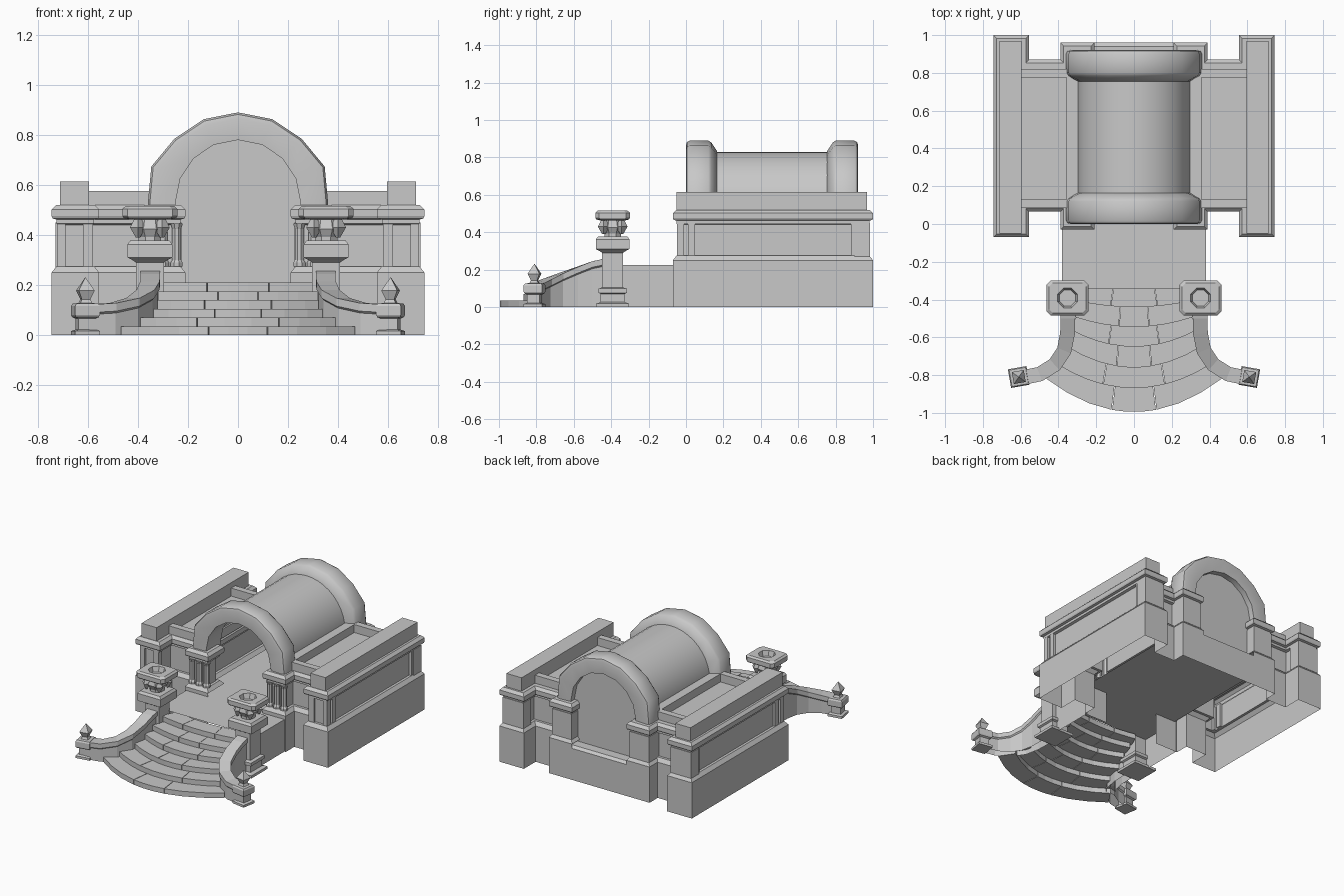
import bpy, bmesh, math
from mathutils import Vector

cube = bpy.data.objects.get("Cube")
if cube:
    bpy.data.objects.remove(cube)

stone = bpy.data.materials.new("grey stone")
stone.use_nodes = True
GREY = (0.58, 0.58, 0.58, 1)
stone.diffuse_color = GREY
stone.node_tree.nodes["Principled BSDF"].inputs["Base Color"].default_value = GREY


def finish(name, bm, mirror=False, smooth=False):
    """Turn a bmesh into an object, optionally mirrored across x."""
    bmesh.ops.recalc_face_normals(bm, faces=bm.faces)
    mesh = bpy.data.meshes.new(name)
    bm.to_mesh(mesh)
    bm.free()
    mesh.materials.append(stone)
    ob = bpy.data.objects.new(name, mesh)
    bpy.context.collection.objects.link(ob)
    if mirror:
        ob.modifiers.new("Mirror", 'MIRROR').use_clip = False
    if smooth:
        bpy.ops.object.select_all(action='DESELECT')
        ob.select_set(True)
        bpy.context.view_layer.objects.active = ob
        bpy.ops.object.shade_smooth_by_angle(angle=math.radians(35))
    return ob


def loft(bm, rings, closed=True, start=False, end=True):
    """Skin a list of rings that share a point count."""
    vs = [[bm.verts.new(p) for p in r] for r in rings]
    n = len(vs[0])
    for a, b in zip(vs, vs[1:]):
        for i in range(n if closed else n - 1):
            j = (i + 1) % n
            bm.faces.new((a[i], a[j], b[j], b[i]))
    if start:
        bm.faces.new(vs[0][::-1])
    if end:
        bm.faces.new(vs[-1])


def ring(cx, cy, z, r, n=4, turn=0.0):
    """Regular ring measured to its flats."""
    k = r / math.cos(math.pi / n)
    return [(cx + k * math.cos(turn + math.tau * (i + .5) / n),
             cy + k * math.sin(turn + math.tau * (i + .5) / n), z) for i in range(n)]


def box(bm, x0, x1, y0, y1, z0, z1):
    rect = [(x0, y0), (x1, y0), (x1, y1), (x0, y1)]
    loft(bm, [[(x, y, z) for x, y in rect] for z in (z0, z1)], start=True)


def turned(bm, cx, cy, profile, n=4, turn=0.0, end=True):
    loft(bm, [ring(cx, cy, z, r, n=n, turn=turn) for r, z in profile], start=True, end=end)


# Flank body: one stepped footprint with plinth, recessed wall, cornice and flat roof
FOOT = [Vector(p) for p in (
    (.21, -.03), (.39, -.03), (.39, .065), (.555, .065), (.555, -.07), (.745, -.07),
    (.745, 1), (.555, 1), (.555, .87), (.39, .87), (.39, .96), (.21, .96),
    (.21, .78), (.285, .78), (.285, .15), (.21, .15))]


def footprint(offset, z):
    pts = []
    for i, p in enumerate(FOOT):
        a = (p - FOOT[i - 1]).normalized()
        b = (FOOT[(i + 1) % len(FOOT)] - p).normalized()
        out = Vector((a.y + b.y, -a.x - b.x))
        pts.append((*(p + out * offset), z))
    return pts


LEVELS = ((0, 0), (0, .25), (-.02, .275), (-.038, .275), (-.038, .44), (-.02, .445),
          (-.02, .462), (-.004, .466), (0, .475), (0, .502), (-.018, .52))
bm = bmesh.new()
loft(bm, [footprint(o, z) for o, z in LEVELS])
# The underside is open, with no inner walls below the floor
hidden = [f for f in bm.faces if f.calc_center_median().x < .29 and f.calc_center_median().z < .2]
bmesh.ops.delete(bm, geom=hidden, context='FACES')
finish("flank_walls", bm, mirror=True)

# Small pilasters standing in front of the recessed walls
bm = bmesh.new()
for y in (-.03, .03, .90, .96):
    box(bm, .69, .724, y - .018, y + .018, .275, .445)
for y in (-.03, .96):
    box(bm, .58, .62, y - .018, y + .018, .275, .445)
finish("wing_pilasters", bm, mirror=True)

# Clustered columns at the front gate, plain piers at the rear
bm = bmesh.new()
for x in (.245, .3, .355):
    turned(bm, x, .004, ((.024, .275), (.024, .29), (.018, .3), (.018, .425), (.024, .445)), n=8)
finish("gate_columns", bm, mirror=True)
bm = bmesh.new()
box(bm, .225, .375, .8, .945, .27, .45)
box(bm, .57, .73, .9, .985, .27, .45)
finish("rear_piers", bm, mirror=True)

# Roof parapets and the kerb along the vault
bm = bmesh.new()
box(bm, .595, .712, -.05, .968, .515, .614)
for y in (.085, .775):
    box(bm, .33, .6, y, y + .045, .515, .576)
box(bm, .285, .357, .1, .82, .515, .576)
finish("parapets", bm, mirror=True)


# Barrel vault and the two heavy arches
def arc(radius, y, n, low=.5, shoulder=0.0):
    """Half circle on short legs; shoulder pushes the first and last bend outward."""
    pts = []
    for i in range(n + 1):
        r = radius + (shoulder if i in (1, n - 1) else 0)
        a = math.pi * i / n
        pts.append((r * math.cos(a), y, .53 + r * math.sin(a)))
    return [(radius, y, low)] + pts + [(-radius, y, low)]


bm = bmesh.new()
loft(bm, [arc(.3, y, 20) for y in (.1, .82)], closed=False, end=False)
finish("barrel_vault", bm, smooth=True)

SECTION = ((.25, .005), (.335, 0), (.352, .005), (.36, .02), (.36, .12), (.35, .135),
           (.305, .165), (.25, .165))
for name, flip in (("front_arch", False), ("rear_arch", True)):
    bm = bmesh.new()
    rows = [arc(r, .92 - y if flip else y, 8, shoulder=.015 if r > .31 else 0) for r, y in SECTION]
    loft(bm, rows + rows[:1], closed=False, end=False)
    bmesh.ops.remove_doubles(bm, verts=bm.verts, dist=.0001)
    finish(name, bm, smooth=True)

# Rear wall panel and the low wall beneath it
bm = bmesh.new()
bm.faces.new([bm.verts.new(p) for p in arc(.27, .875, 14, low=.2)])
finish("rear_panel", bm)
bm = bmesh.new()
loft(bm, [[(-.25, y, z), (.25, y, z)] for y, z in ((.96, 0), (.96, .22), (.94, .235), (.87, .235))],
     closed=False, end=False)
finish("rear_low_wall", bm)

# Entrance platform and hall floor: a sheet with side curtains, open underneath
bm = bmesh.new()
loft(bm, [[(x, y, z) for y in (-.345, -.02)] for x, z in ((-.38, 0), (-.38, .225), (.38, .225), (.38, 0))],
     closed=False, end=False)
finish("platform", bm)
bm = bmesh.new()
bm.faces.new([bm.verts.new((x, y, .222)) for x, y in ((-.37, -.03), (.37, -.03), (.37, .9), (-.37, .9))])
finish("hall_floor", bm)

# Curved steps, each split into separate stones with staggered joints
STEPS = ((-.995, .47, .18), (-.87, .41, .13), (-.76, .37, .12),
         (-.65, .335, .09), (-.545, .32, .055), (-.44, .31, .035))
RISE = .035
bm = bmesh.new()
for k, (front, half, sag) in enumerate(STEPS):
    inner = .11 if k == 5 else .135
    joint = .4 if k % 2 else .25
    for a, b in ((-1, -joint), (-joint, joint), (joint, 1)):
        a, b = a + .004, b - .004
        ts = [a + (b - a) * i / 3 for i in range(4)]
        edge = [(half * t, front + sag * t * t) for t in ts]
        back = [(half * .86 * t, front + inner + sag * .8 * t * t) for t in reversed(ts)]
        loft(bm, [[(x, y, z) for x, y in edge + back] for z in (k * RISE, (k + 1) * RISE)], start=True)
finish("steps", bm)

# Sweeping balustrades with a wider coping
PATH = [Vector(p) for p in ((.35, -.42, .262), (.35, -.5, .245), (.352, -.58, .215), (.37, -.67, .18),
                            (.42, -.745, .148), (.5, -.795, .128), (.6, -.815, .122))]
bm = bmesh.new()
rows = []
for i, p in enumerate(PATH):
    d = PATH[min(i + 1, len(PATH) - 1)] - PATH[max(i - 1, 0)]
    side = Vector((-d.y, d.x)).normalized()
    half = ((.03, 0), (.03, p.z - .04), (.039, p.z - .032), (.039, p.z))
    prof = list(half) + [(-w, z) for w, z in reversed(half)]
    rows.append([(p.x + side.x * w, p.y + side.y * w, z) for w, z in prof])
loft(bm, rows, closed=False, end=False)
finish("balustrades", bm, mirror=True)

# End posts with pointed finials
bm = bmesh.new()
turned(bm, .61, -.81, ((.05, 0), (.05, .016), (.034, .022), (.034, .066), (.046, .072), (.05, .08),
                       (.05, .116), (.044, .126), (.024, .128), (.017, .143), (.032, .178), (.001, .23)),
       turn=math.radians(-10))
finish("end_posts", bm, mirror=True)

# Lamp pedestals
PX, PY = .352, -.392
bm = bmesh.new()
turned(bm, PX, PY, ((.088, 0), (.088, .018), (.064, .026), (.064, .07), (.076, .076), (.076, .098),
                    (.056, .105), (.056, .29), (.07, .3), (.09, .31), (.09, .362), (.078, .378)))
finish("lamp_pedestals", bm, mirror=True)

bm = bmesh.new()
turned(bm, PX, PY, ((.045, .378), (.045, .392), (.062, .425), (.05, .465)), n=8, end=False)
for i in range(4):
    a = math.pi / 4 + i * math.pi / 2
    turned(bm, PX + .068 * math.cos(a), PY + .068 * math.sin(a),
           ((.006, .39), (.022, .43), (.008, .47)), turn=math.pi / 4)
finish("lamp_bowls", bm, mirror=True)


# Bevelled slab with a round hollow
def slab_ring(shrink, z):
    w, h, c = .11 - shrink, .092 - shrink, .02
    return [(PX + x, PY + y, z) for x, y in (
        (w, h - c), (w - c, h), (c - w, h), (-w, h - c), (-w, c - h), (c - w, -h), (w - c, -h), (w, c - h))]


bm = bmesh.new()
rings = [slab_ring(.03, .462), slab_ring(.005, .468), slab_ring(0, .476),
         slab_ring(0, .504), slab_ring(.012, .515)]
rings += [ring(PX, PY, z, r, n=8) for r, z in ((.052, .515), (.042, .48))]
loft(bm, rings, start=True)
finish("lamp_slabs", bm, mirror=True)
